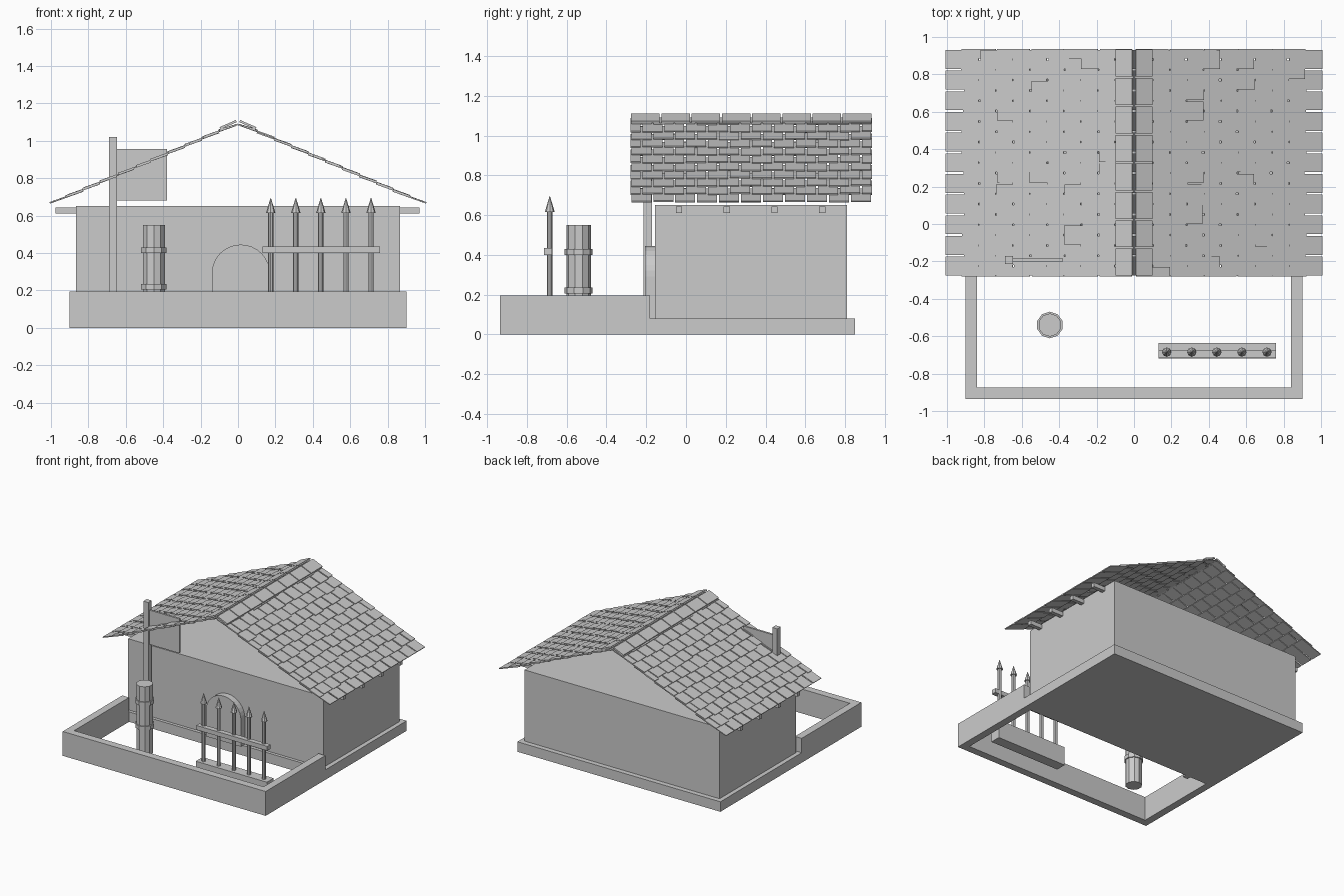
import bpy, bmesh, math, random
from mathutils import Vector

if "Cube" in bpy.data.objects:
    bpy.data.objects.remove(bpy.data.objects["Cube"])

random.seed(4)


def finish(name, bm):
    bmesh.ops.recalc_face_normals(bm, faces=bm.faces)
    me = bpy.data.meshes.new(name)
    bm.to_mesh(me)
    bm.free()
    ob = bpy.data.objects.new(name, me)
    bpy.context.collection.objects.link(ob)
    return ob


def hexa(bm, pts):
    """Closed block from two quads listed in the same order."""
    v = [bm.verts.new(p) for p in pts]
    for f in ((0, 1, 2, 3), (4, 5, 6, 7), (0, 1, 5, 4), (1, 2, 6, 5), (2, 3, 7, 6), (3, 0, 4, 7)):
        bm.faces.new([v[i] for i in f])


def box(name, x0, x1, y0, y1, z0, z1):
    bm = bmesh.new()
    hexa(bm, [(x, y, z) for z in (z0, z1)
              for x, y in ((x0, y0), (x1, y0), (x1, y1), (x0, y1))])
    return finish(name, bm)


def prism(name, outline, to3d, a, b):
    """Extrude a 2D outline between depths a and b."""
    bm = bmesh.new()
    lo = bm.faces.new([bm.verts.new(to3d(p, a)) for p in outline])
    up = bmesh.ops.extrude_face_region(bm, geom=[lo])
    shift = Vector(to3d((0, 0), b)) - Vector(to3d((0, 0), a))
    bmesh.ops.translate(bm, vec=shift,
                        verts=[g for g in up['geom'] if isinstance(g, bmesh.types.BMVert)])
    return finish(name, bm)


def cone(name, x, y, z0, z1, r0, r1, n):
    bpy.ops.mesh.primitive_cone_add(vertices=n, radius1=r0, radius2=r1, depth=z1 - z0,
                                    location=(x, y, (z0 + z1) / 2))
    bpy.context.object.name = name


# House box, floor slab and open front yard wall
box("house_walls", -0.865, 0.865, -0.155, 0.81, 0.08, 0.65)
box("floor_slab", -0.9, 0.9, -0.18, 0.85, 0, 0.08)
yard = [(-0.9, -0.18), (-0.9, -0.935), (0.9, -0.935), (0.9, -0.18),
        (0.84, -0.18), (0.84, -0.875), (-0.84, -0.875), (-0.84, -0.18)]
prism("yard_wall", yard, lambda p, d: (p[0], p[1], d), 0, 0.195)

# Arched door
arch = [(-0.14, 0.08), (0.17, 0.08)]
arch += [(0.015 + 0.155 * math.cos(math.pi * i / 16), 0.29 + 0.155 * math.sin(math.pi * i / 16))
         for i in range(17)]
prism("arched_door", arch, lambda p, d: (p[0], d, p[1]), -0.205, -0.15)

# Cross beams under the eaves
for i in range(4):
    y = -0.035 + 0.24 * i
    box("cross_beam", -0.975, 0.97, y - 0.016, y + 0.016, 0.61, 0.643)

# Roof: overlapping staggered shingles, laid in slope coordinates
RIDGE, DROP = 1.083, 0.43
ANG = math.atan(DROP)
CA, SA = math.cos(ANG), math.sin(ANG)
Y0, Y1 = -0.28, 0.935
ROWS, COLS = 11, 11
P = 1.0 / CA / ROWS
W = (Y1 - Y0) / COLS


def slope_plate(bm, side, s0, n0, s1, n1, ya, yb, t):
    q = []
    for y in (ya, yb):
        for s, n in ((s0, n0), (s1, n1), (s1, n1 + t), (s0, n0 + t)):
            q.append((side * (s * CA + n * SA), y, RIDGE - s * SA + n * CA))
    hexa(bm, q)


for side, label in ((1, "right"), (-1, "left")):
    bm = bmesh.new()
    for r in range(ROWS):
        tail = (r + 1) * P
        head = max(0.0, tail - 1.9 * P)
        off = 0 if r % 2 == 0 else -W / 2
        for c in range(COLS + (r % 2)):
            ya = max(Y0, Y0 + off + c * W + 0.005)
            yb = min(Y1, Y0 + off + (c + 1) * W - 0.005)
            cut = random.uniform(-0.008, 0.008) if r < ROWS - 1 else 0
            lift = random.uniform(0, 0.002)
            slope_plate(bm, side, head, lift, tail + cut, 0.012 + lift, ya, yb, 0.007)
    finish("roof_shingles_" + label, bm)

# Ridge caps
bm = bmesh.new()
for side in (1, -1):
    for i in range(8):
        ya = Y0 + i * 0.152
        slope_plate(bm, side, 0.0, 0.018, 0.094, 0.018, ya + 0.004, ya + 0.148, 0.012)
finish("ridge_caps", bm)

# Sign post and board
box("sign_post", -0.69, -0.646, -0.213, -0.17, 0, 1.02)
box("sign_board", -0.65, -0.38, -0.2, -0.184, 0.68, 0.955)

# Barrel with two hoops
cone("barrel", -0.45, -0.54, 0, 0.55, 0.062, 0.062, 10)
for z in (0.22, 0.415):
    cone("barrel_hoop", -0.45, -0.54, z - 0.015, z + 0.015, 0.071, 0.071, 10)

# Spiked fence
box("fence_base", 0.13, 0.76, -0.72, -0.635, 0, 0.15)
box("fence_rail", 0.13, 0.76, -0.715, -0.675, 0.4, 0.435)
for i in range(5):
    x = 0.175 + 0.134 * i
    cone("fence_bar", x, -0.685, 0.1, 0.62, 0.014, 0.014, 8)
    cone("fence_spike", x, -0.685, 0.615, 0.695, 0.025, 0.001, 8)
